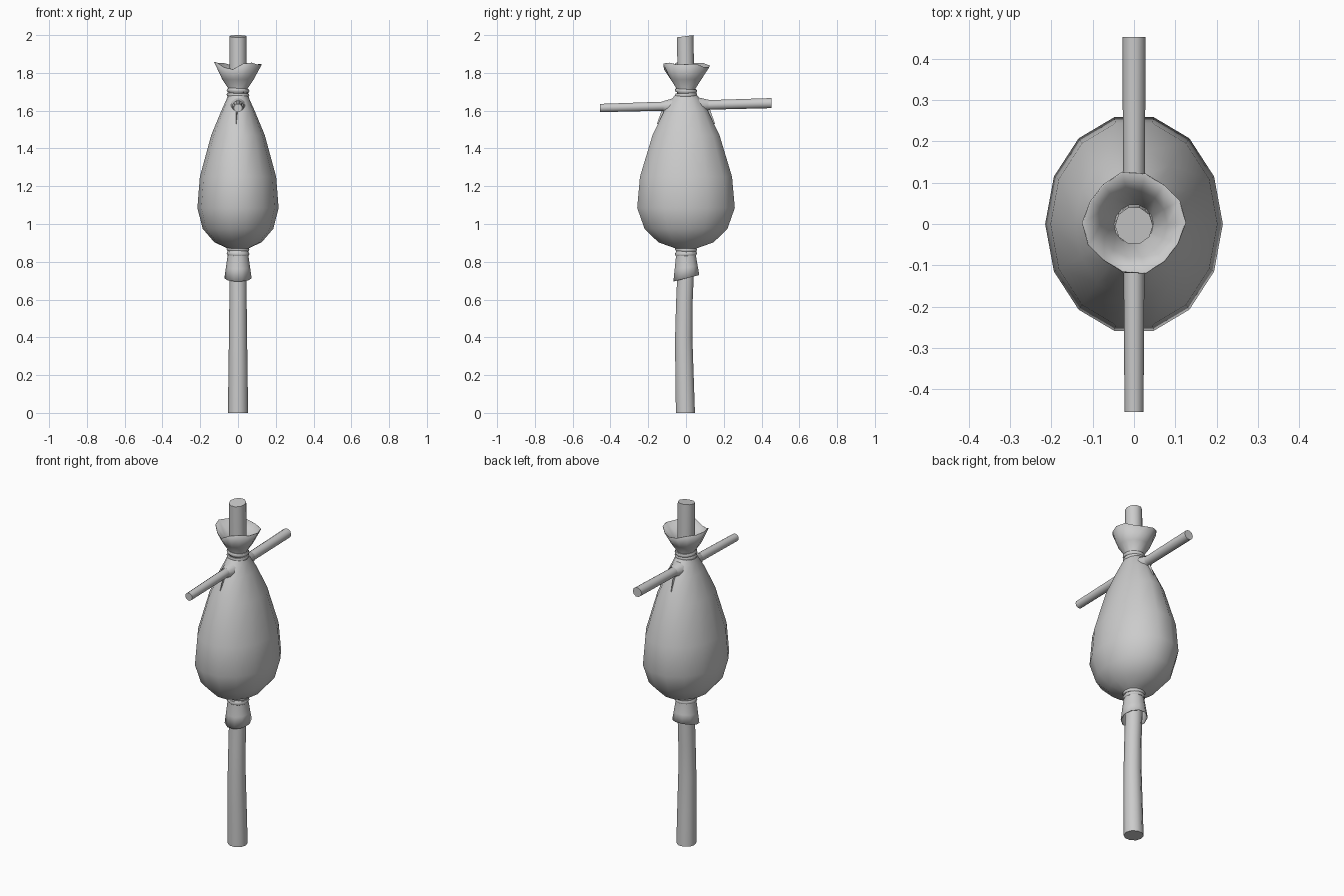
import bpy, bmesh, math
from mathutils import Vector
from math import sin, cos, pi

if "Cube" in bpy.data.objects:
    bpy.data.objects.remove(bpy.data.objects["Cube"])


def loft(name, rings, caps=(True, True), angle=40):
    """Skin a list of vertex rings (equal counts) into a tube."""
    bm = bmesh.new()
    loops = [[bm.verts.new(p) for p in ring] for ring in rings]
    n = len(loops[0])
    for a, b in zip(loops, loops[1:]):
        for i in range(n):
            j = (i + 1) % n
            bm.faces.new((a[i], a[j], b[j], b[i]))
    if caps[0]:
        bm.faces.new(loops[0][::-1])
    if caps[1]:
        bm.faces.new(loops[-1])
    if all(caps):
        bmesh.ops.recalc_face_normals(bm, faces=bm.faces)
    mesh = bpy.data.meshes.new(name)
    bm.to_mesh(mesh)
    bm.free()
    ob = bpy.data.objects.new(name, mesh)
    bpy.context.collection.objects.link(ob)
    bpy.ops.object.select_all(action='DESELECT')
    ob.select_set(True)
    bpy.context.view_layer.objects.active = ob
    bpy.ops.object.shade_smooth_by_angle(angle=math.radians(angle))
    return ob


def ring(n, z, rx, ry, cy=0.0, tilt=0.0):
    """Horizontal ellipse, optionally tilted along y."""
    pts = []
    for i in range(n):
        a = 2 * pi * i / n
        y = ry * sin(a)
        pts.append(Vector((rx * cos(a), cy + y, z + tilt * y)))
    return pts


# Slightly bent upright pole
pole = [(0, .053, -.003, 0), (.2, .051, -.008, 0), (.4, .048, -.012, 0), (.58, .046, -.009, 0),
        (.74, .046, -.002, 0), (1.2, .046, .003, 0), (1.7, .046, 0, 0), (1.994, .046, -.004, .13)]
loft("pole", [ring(10, z, r, r, cy, t) for z, r, cy, t in pole])

# Crossbar running front to back
bar = [(-.455, 1.614, .023), (0, 1.627, .026), (.452, 1.64, .028)]
loft("crossbar", [[Vector((r * cos(2 * pi * i / 10), y, z + r * sin(2 * pi * i / 10)))
                   for i in range(10)] for y, z, r in bar])

# Stuffed sack, oval in plan
sack = [(.868, .052, .052), (.876, .066, .072), (.903, .125, .15), (.975, .187, .225), (1.085, .215, .265),
        (1.25, .202, .25), (1.47, .142, .182), (1.6, .088, .118), (1.655, .063, .082), (1.69, .05, .053)]
loft("sack", [ring(14, *s) for s in sack], caps=(False, False), angle=60)

# Cloth pulled tight around the crossbar, with a fold hanging underneath
for s, label in ((-1, "front"), (1, "back")):
    sleeve = []
    for d, r in ((.02, .058), (.07, .042), (.118, .029)):
        zc = 1.627 + s * d * .028
        sleeve.append([Vector((r * cos(s * -2 * pi * i / 10), s * d, zc + r * sin(s * -2 * pi * i / 10)))
                       for i in range(10)])
    loft("sleeve_" + label, sleeve, caps=(False, False))
    fold = [[Vector((x - .015, s * .09, 1.62)), Vector((x + .004, s * .09, 1.62)), Vector((x - .005, s * y, 1.612))]
            for x, y in ((0, .125),)]
    fold.append([Vector((-.012, s * .14, 1.53)), Vector((-.008, s * .14, 1.53)), Vector((-.01, s * .154, 1.53))])
    loft("fold_" + label, fold)

# Flared, uneven sack mouth
N = 14
mouth = [ring(N, 1.685, .05, .05), ring(N, 1.715, .05, .05), ring(N, 1.765, .083, .083)]
rim = []
for i in range(N):
    a = 2 * pi * i / N
    r = .122 + .005 * sin(4 * a + 1.0)
    z = 1.842 + .015 * cos(2 * a) * (1 if cos(a) < 0 else .2) + .016 * sin(3 * a + 1.5) * sin(a)
    rim.append(Vector((r * cos(a), r * sin(a) + .003, z)))
mouth.append(rim)
ob = loft("sack_mouth", mouth, caps=(False, False), angle=60)
mod = ob.modifiers.new("cloth", 'SOLIDIFY')
mod.thickness = .003

# Skirt of cloth below the lower tie, with a tilted hem
skirt = [(.88, .054, 0, 0), (.835, .055, 0, 0), (.77, .064, .001, .12), (.713, .072, .002, .24)]
ob = loft("sack_skirt", [ring(10, z, r, r, cy, t) for z, r, cy, t in skirt[::-1]],
          caps=(False, False), angle=60)
mod = ob.modifiers.new("cloth", 'SOLIDIFY')
mod.thickness = .003

# Cord windings at both necks
for i, z in enumerate((.843, .866, 1.684, 1.706)):
    bpy.ops.mesh.primitive_torus_add(major_segments=14, minor_segments=6, major_radius=.05,
                                     minor_radius=.011, location=(0, 0, z),
                                     rotation=(.05 * (-1) ** i, .04, 0))
    cord = bpy.context.object
    cord.name = "cord_%d" % (i + 1)
    bpy.ops.object.shade_smooth_by_angle(angle=math.radians(60))
